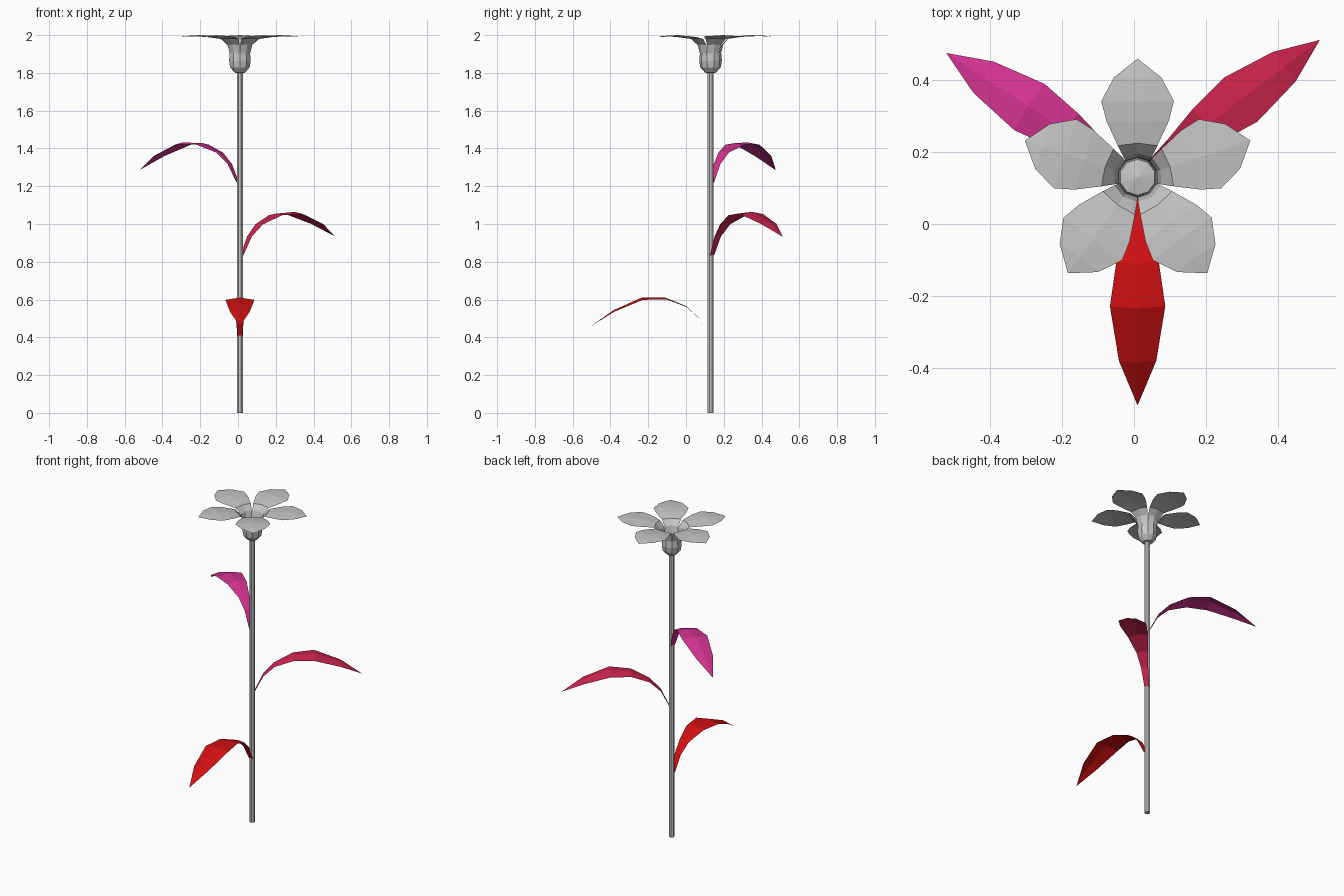
import bpy, bmesh, math
from mathutils import Matrix, Vector

cube = bpy.data.objects.get("Cube")
if cube:
    bpy.data.objects.remove(cube)

CENTRE = Vector((0.01, 0.13, 0))


def material(name, rgb):
    m = bpy.data.materials.new(name)
    m.use_nodes = True
    m.diffuse_color = (*rgb, 1)
    bsdf = m.node_tree.nodes["Principled BSDF"]
    bsdf.inputs["Base Color"].default_value = (*rgb, 1)
    bsdf.inputs["Roughness"].default_value = 0.7
    return m


GREY = material("pale grey", (0.56, 0.56, 0.56))
RED = material("red", (0.63, 0.005, 0.006))
CRIMSON = material("crimson", (0.61, 0.018, 0.075))
MAGENTA = material("magenta", (0.64, 0.032, 0.27))


def finish(name, bm, mat):
    mesh = bpy.data.meshes.new(name)
    bm.to_mesh(mesh)
    bm.free()
    mesh.materials.append(mat)
    obj = bpy.data.objects.new(name, mesh)
    bpy.context.collection.objects.link(obj)
    return obj


def blade(name, ribs, mat, transform):
    """Ridged strip along +x; each rib is (mid x, mid z, edge x, edge z, half width)."""
    bm = bmesh.new()
    rows = []
    for mx, mz, ex, ez, half in ribs:
        mid = bm.verts.new((mx, 0, mz))
        if half:
            rows.append((bm.verts.new((ex, half, ez)), mid, bm.verts.new((ex, -half, ez))))
        else:
            rows.append((mid, mid, mid))
    for a, b in zip(rows, rows[1:]):
        for i in (0, 1):
            corners = list(dict.fromkeys((a[i], a[i + 1], b[i + 1], b[i])))
            bm.faces.new(corners)
    bm.transform(transform)
    bmesh.ops.recalc_face_normals(bm, faces=bm.faces)
    if sum(f.normal.z for f in bm.faces) < 0:
        bmesh.ops.reverse_faces(bm, faces=bm.faces)
    return finish(name, bm, mat)


def lathe(name, profile, sides, mat, turn=0):
    """Revolve (radius, height) points around the stem axis."""
    bm = bmesh.new()
    rings = []
    for r, z in profile:
        if r == 0:
            rings.append([bm.verts.new((0, 0, z))] * sides)
        else:
            angles = [turn + math.tau * i / sides for i in range(sides)]
            rings.append([bm.verts.new((r * math.cos(a), r * math.sin(a), z)) for a in angles])
    for a, b in zip(rings, rings[1:]):
        for i in range(sides):
            j = (i + 1) % sides
            bm.faces.new(list(dict.fromkeys((a[i], a[j], b[j], b[i]))))
    bm.transform(Matrix.Translation(CENTRE))
    bmesh.ops.recalc_face_normals(bm, faces=bm.faces)
    return finish(name, bm, mat)


# Stem
lathe("stem", [(0, 0), (0.017, 0), (0.017, 1.81), (0, 1.81)], 8, GREY, math.pi / 8)

# Flower base with a shallow bowl floor inside
lathe("flower_base", [(0, 1.795), (0.03, 1.802), (0.054, 1.83), (0.05, 1.845), (0, 1.855)],
      10, GREY, math.pi / 2)

# Petals: (distance, height, edge distance, half width)
petal_rows = [(0.054, 1.83, 0.044, 0.032), (0.06, 1.865, 0.048, 0.035),
              (0.056, 1.905, 0.046, 0.033), (0.067, 1.95, 0.056, 0.039),
              (0.095, 1.983, 0.088, 0.055), (0.155, 1.995, 0.157, 0.087),
              (0.21, 2.0, 0.212, 0.101), (0.275, 1.998, 0.278, 0.066), (0.33, 1.99, 0.33, 0)]
petal_ribs = [(x, z, ex, z - 0.06 * half, half) for x, z, ex, half in petal_rows]
for i in range(5):
    turn = Matrix.Rotation(math.radians(90 + 72 * i), 4, "Z")
    blade(f"petal_{i + 1}", petal_ribs, GREY, Matrix.Translation(CENTRE) @ turn)

# Leaves: (distance, height, half width), arching out from the stem
leaf_rows = [(0.015, 0, 0.013), (0.065, 0.097, 0.021), (0.13, 0.158, 0.033),
             (0.24, 0.202, 0.059), (0.365, 0.202, 0.077), (0.515, 0.135, 0.052),
             (0.635, 0.05, 0)]
leaves = [("lower_leaf", -90, 0.408, 0.0, RED),
          ("middle_leaf", 37, 0.835, 0.075, CRIMSON),
          ("upper_leaf", 147, 1.222, 0.02, MAGENTA)]
for name, angle, base, rise, mat in leaves:
    ribs = [(x, z + rise * x, x - 0.08 * half, z + rise * x - 0.15 * half, half)
            for x, z, half in leaf_rows]
    turn = Matrix.Rotation(math.radians(angle), 4, "Z")
    blade(name, ribs, mat, Matrix.Translation(CENTRE + Vector((0, 0, base))) @ turn)
